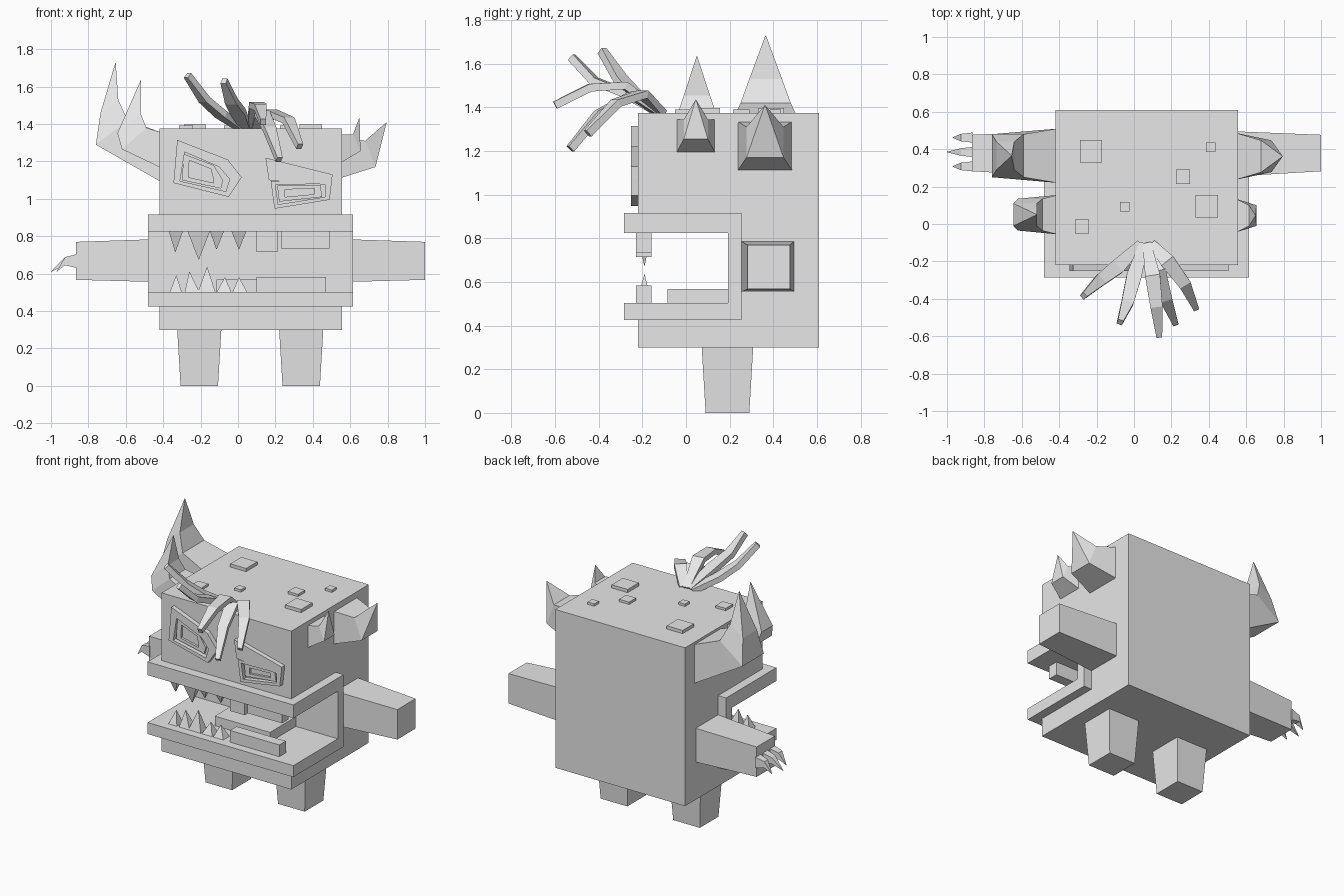
import bpy, bmesh
from mathutils import Vector

grey = bpy.data.materials.new("plain_grey")
grey.diffuse_color = (0.8, 0.8, 0.8, 1)


def loft(name, rings, cyclic=False):
    """Skin a list of equal-length rings; caps the ends unless cyclic."""
    bm = bmesh.new()
    vs = [[bm.verts.new(p) for p in r] for r in rings]
    n = len(vs[0])
    pairs = list(zip(vs, vs[1:])) + ([(vs[-1], vs[0])] if cyclic else [])
    for a, b in pairs:
        for i in range(n):
            j = (i + 1) % n
            bm.faces.new((a[i], a[j], b[j], b[i]))
    if not cyclic:
        bm.faces.new(vs[0])
        bm.faces.new(vs[-1])
    bmesh.ops.remove_doubles(bm, verts=bm.verts, dist=0.0005)
    bmesh.ops.recalc_face_normals(bm, faces=bm.faces)
    me = bpy.data.meshes.new(name)
    bm.to_mesh(me)
    bm.free()
    me.materials.append(grey)
    ob = bpy.data.objects.new(name, me)
    bpy.context.collection.objects.link(ob)
    return ob


def rect(x0, x1, y0, y1, z):
    return [(x0, y0, z), (x1, y0, z), (x1, y1, z), (x0, y1, z)]


def rect_x(x, y0, y1, z0, z1):
    return [(x, y0, z0), (x, y1, z0), (x, y1, z1), (x, y0, z1)]


def box(name, x0, x1, y0, y1, z0, z1):
    return loft(name, [rect(x0, x1, y0, y1, z0), rect(x0, x1, y0, y1, z1)])


def c_shape(name, x0, x1, y0, y1, z0, z1, yi, zi0, zi1):
    """Side profile with a mouth opening at the front, extruded along x."""
    prof = [(y0, z0), (y1, z0), (y1, z1), (y0, z1),
            (y0, zi1), (yi, zi1), (yi, zi0), (y0, zi0)]
    return loft(name, [[(x, y, z) for y, z in prof] for x in (x0, x1)])


# Body and the lip band around the mouth
c_shape("body", -0.42, 0.555, -0.22, 0.61, 0.30, 1.375, 0.22, 0.46, 0.87)
c_shape("lips", -0.48, 0.615, -0.285, 0.255, 0.425, 0.915, 0.192, 0.503, 0.825)

# Legs
for name, x in (("left_leg", -0.207), ("right_leg", 0.338)):
    loft(name, [rect(x - 0.1, x + 0.1, 0.09, 0.29, 0),
                rect(x - 0.118, x + 0.118, 0.072, 0.308, 0.302)])

# Arms
for name, xa, xb in (("right_arm", 0.55, 1.0), ("left_arm", -0.415, -0.865)):
    loft(name, [rect_x(xa, 0.255, 0.495, 0.555, 0.785),
                rect_x(xb, 0.282, 0.477, 0.567, 0.77)])

# Claws on the left arm
for i, (y, tip) in enumerate(((0.462, -0.97), (0.385, -1.0), (0.308, -0.97))):
    loft(f"claw_{i + 1}", [rect_x(-0.86, y - 0.027, y + 0.027, 0.63, 0.705),
                           rect_x(-0.925, y - 0.02, y + 0.02, 0.645, 0.688),
                           rect_x(tip, y - 0.001, y + 0.001, 0.609, 0.611)])

# Raised warts on top: centre x, centre y, half size, height
for i, (x, y, s, h) in enumerate(((-0.23, 0.39, 0.06, 0.022), (0.39, 0.095, 0.06, 0.022),
                                  (0.262, 0.253, 0.038, 0.016), (0.41, 0.41, 0.025, 0.016),
                                  (-0.05, 0.093, 0.025, 0.016), (-0.278, -0.013, 0.038, 0.016))):
    box(f"wart_{i + 1}", x - s, x + s, y - s, y + s, 1.37, 1.375 + h)


# Horns: each ring is outer x, outer z, inner x, inner z, half width in y
def horn(name, yc, rings):
    loft(name, [[(xo, yc - w, zo), (xo, yc + w, zo), (xi, yc + w, zi), (xi, yc - w, zi)]
                for xo, zo, xi, zi, w in rings])


horn("left_back_horn", 0.365, [(-0.41, 1.09, -0.41, 1.355, 0.145),
                               (-0.76, 1.29, -0.59, 1.42, 0.115),
                               (-0.735, 1.46, -0.64, 1.53, 0.075),
                               (-0.655, 1.73, -0.654, 1.73, 0.001)])
horn("left_front_horn", 0.05, [(-0.41, 1.165, -0.41, 1.355, 0.105),
                               (-0.62, 1.265, -0.49, 1.38, 0.085),
                               (-0.645, 1.35, -0.52, 1.455, 0.06),
                               (-0.52, 1.635, -0.519, 1.635, 0.001)])
horn("right_back_horn", 0.362, [(0.545, 1.11, 0.545, 1.335, 0.125),
                                (0.735, 1.17, 0.68, 1.31, 0.085),
                                (0.795, 1.41, 0.794, 1.41, 0.001)])
horn("right_front_horn", 0.045, [(0.545, 1.19, 0.545, 1.345, 0.09),
                                 (0.655, 1.255, 0.615, 1.345, 0.055),
                                 (0.65, 1.435, 0.649, 1.435, 0.001)])


# Teeth: four-sided spikes
def tooth(name, x0, x1, xt, z, zt):
    loft(name, [rect(x0, x1, -0.228, -0.158, z),
                rect(xt - 0.001, xt + 0.001, -0.191, -0.189, zt)])


for i, t in enumerate(((-0.37, -0.295, -0.335, 0.715), (-0.27, -0.15, -0.21, 0.675),
                       (-0.15, -0.075, -0.115, 0.73), (-0.035, 0.045, 0.005, 0.73))):
    tooth(f"upper_tooth_{i + 1}", *t[:3], 0.827, t[3])
for i, t in enumerate(((-0.365, -0.30, -0.33, 0.59), (-0.285, -0.205, -0.26, 0.61),
                       (-0.215, -0.12, -0.165, 0.635), (-0.115, -0.035, -0.07, 0.58),
                       (-0.03, 0.05, 0.005, 0.58))):
    tooth(f"lower_tooth_{i + 1}", *t[:3], 0.50, t[3])

# Flat teeth and tongue
box("upper_block_narrow", 0.10, 0.21, -0.228, -0.158, 0.715, 0.83)
box("upper_block_wide", 0.23, 0.49, -0.228, -0.158, 0.735, 0.83)
box("lower_block", 0.10, 0.47, -0.228, -0.158, 0.50, 0.583)
box("tongue", -0.115, 0.30, -0.085, 0.20, 0.50, 0.568)


# Eyes: raised rims on the face
def plate(name, pts, y):
    loft(name, [[(x, -0.215, z) for x, z in pts], [(x, y, z) for x, z in pts]])


def rim(name, outer, inner, y):
    rings = [(outer, -0.215), (outer, y), (inner, y), (inner, -0.215)]
    loft(name, [[(x, yy, z) for x, z in p] for p, yy in rings], cyclic=True)


rim("left_eye_rim",
    [(-0.325, 1.315), (-0.055, 1.21), (0.02, 1.115), (-0.05, 1.01), (-0.345, 1.085)],
    [(-0.285, 1.25), (-0.10, 1.17), (-0.045, 1.105), (-0.065, 1.04), (-0.31, 1.095)], -0.252)
rim("left_pupil",
    [(-0.29, 1.24), (-0.13, 1.18), (-0.08, 1.10), (-0.09, 1.055), (-0.30, 1.10)],
    [(-0.26, 1.205), (-0.145, 1.16), (-0.135, 1.12), (-0.13, 1.085), (-0.265, 1.115)], -0.235)
plate("right_brow", [(0.147, 1.22), (0.505, 1.13), (0.50, 1.075), (0.30, 1.085), (0.165, 1.10)], -0.252)
rim("right_eye_rim",
    [(0.175, 1.095), (0.50, 1.08), (0.49, 0.995), (0.195, 0.947)],
    [(0.20, 1.075), (0.465, 1.08), (0.465, 1.01), (0.215, 0.97)], -0.252)
rim("right_pupil",
    [(0.21, 1.07), (0.44, 1.075), (0.45, 1.01), (0.22, 0.985)],
    [(0.25, 1.05), (0.41, 1.055), (0.41, 1.025), (0.25, 1.01)], -0.235)


# Hair tuft: flat tapering straps swept along short paths
def strand(name, path, widths=(0.045, 0.08, 0.065, 0.03), thick=0.036):
    pts = [Vector(p) for p in path]
    rings = []
    for i, p in enumerate(pts):
        d = (pts[min(i + 1, len(pts) - 1)] - pts[max(i - 1, 0)]).normalized()
        side = d.cross(Vector((0, 0, 1))).normalized()
        up = side.cross(d)
        w, t = side * widths[i] / 2, up * thick / 2
        rings.append([p - w - t, p + w - t, p + w + t, p - w + t])
    loft(name, rings)


strand("hair_1", [(0.03, -0.11, 1.37), (-0.09, -0.23, 1.45), (-0.18, -0.30, 1.53), (-0.27, -0.385, 1.66)])
strand("hair_2", [(0.05, -0.11, 1.37), (0.00, -0.28, 1.465), (-0.035, -0.42, 1.52), (-0.075, -0.525, 1.63)])
strand("hair_3", [(0.07, -0.11, 1.37), (0.10, -0.28, 1.50), (0.12, -0.44, 1.49), (0.135, -0.60, 1.41)])
strand("hair_4", [(0.09, -0.11, 1.37), (0.13, -0.25, 1.455), (0.17, -0.40, 1.37), (0.22, -0.53, 1.21)])
strand("hair_5", [(0.10, -0.11, 1.37), (0.18, -0.20, 1.46), (0.27, -0.32, 1.42), (0.33, -0.45, 1.28)])
